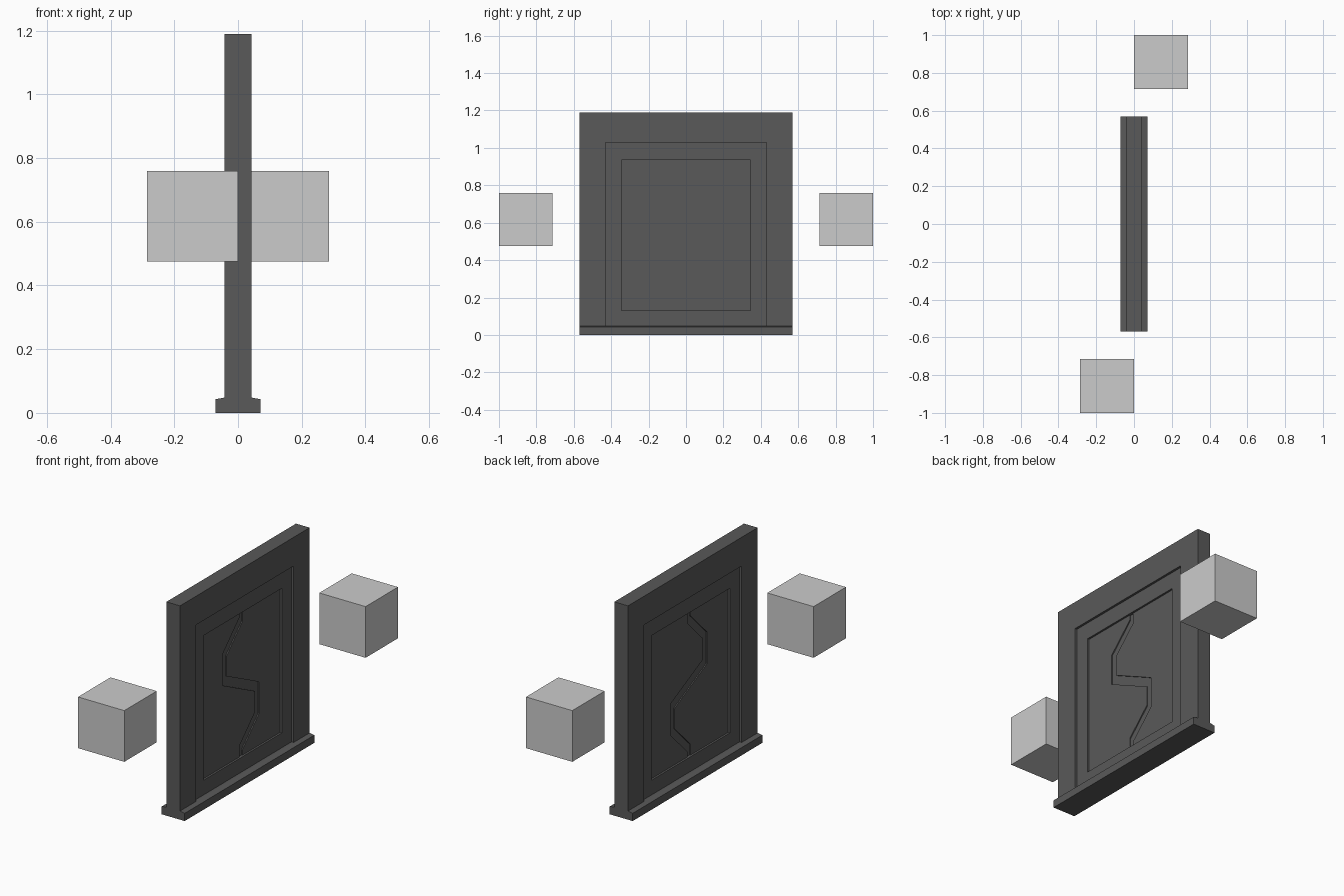
import bpy, bmesh

if "Cube" in bpy.data.objects:
    bpy.data.objects.remove(bpy.data.objects["Cube"])

dark = bpy.data.materials.new("dark_grey")
dark.diffuse_color = (0.1, 0.1, 0.1, 1)
dark.use_nodes = True
dark.node_tree.nodes["Principled BSDF"].inputs["Base Color"].default_value = dark.diffuse_color

def prism(name, points, half, axis="x", mat=dark):
    """Extrude a closed outline symmetrically: (y, z) along x, or (x, z) along y."""
    bm = bmesh.new()
    place = (lambda a, b: (-half, a, b)) if axis == "x" else (lambda a, b: (a, -half, b))
    face = bm.faces.new([bm.verts.new(place(a, b)) for a, b in points])
    ext = bmesh.ops.extrude_face_region(bm, geom=[face])
    vs = [v for v in ext["geom"] if isinstance(v, bmesh.types.BMVert)]
    bmesh.ops.translate(bm, verts=vs, vec=(2 * half, 0, 0) if axis == "x" else (0, 2 * half, 0))
    bmesh.ops.recalc_face_normals(bm, faces=bm.faces)
    me = bpy.data.meshes.new(name)
    bm.to_mesh(me)
    bm.free()
    ob = bpy.data.objects.new(name, me)
    bpy.context.collection.objects.link(ob)
    if mat:
        me.materials.append(mat)
    return ob

def arch(name, outer, top, inner, inner_top, bottom, half):
    """Frame open at the bottom."""
    return prism(name, [(-outer, bottom), (-outer, top), (outer, top), (outer, bottom),
                        (inner, bottom), (inner, inner_top), (-inner, inner_top), (-inner, bottom)], half)

# Outer frame, stepped inner frame and its bottom rail
arch("outer_frame", 0.57, 1.19, 0.43, 1.03, 0.02, 0.042)
arch("inner_frame", 0.43, 1.03, 0.345, 0.935, 0.02, 0.029)
prism("bottom_rail", [(-0.345, 0.02), (0.345, 0.02), (0.345, 0.13), (-0.345, 0.13)], 0.029)

# Sill with slightly sloping top
prism("sill", [(-0.071, 0), (0.071, 0), (0.071, 0.043), (0.042, 0.048),
               (-0.042, 0.048), (-0.071, 0.043)], 0.57, "y")

# Core visible at the bottom of the zigzag seam
prism("door_core", [(-0.345, 0.13), (0.345, 0.13), (0.345, 0.935), (-0.345, 0.935)], 0.012)

# Two interlocking door leaves, one the half turn of the other
leaf = [(0.345, 0.935), (0.013, 0.935), (0.013, 0.874), (-0.126, 0.735), (-0.126, 0.622),
        (0.160, 0.482), (0.160, 0.306), (0.013, 0.159), (0.013, 0.13), (0.345, 0.13)]
prism("right_leaf", leaf, 0.018)
prism("left_leaf", [(-y, 1.065 - z) for y, z in leaf], 0.018)

# Control blocks on opposite sides of the door
for name, s in (("rear_block", 1), ("front_block", -1)):
    cube = [(0, 0.475), (0.285 * s, 0.475), (0.285 * s, 0.76), (0, 0.76)]
    prism(name, cube, 0.1425, "y", None).location.y = 0.8575 * s
